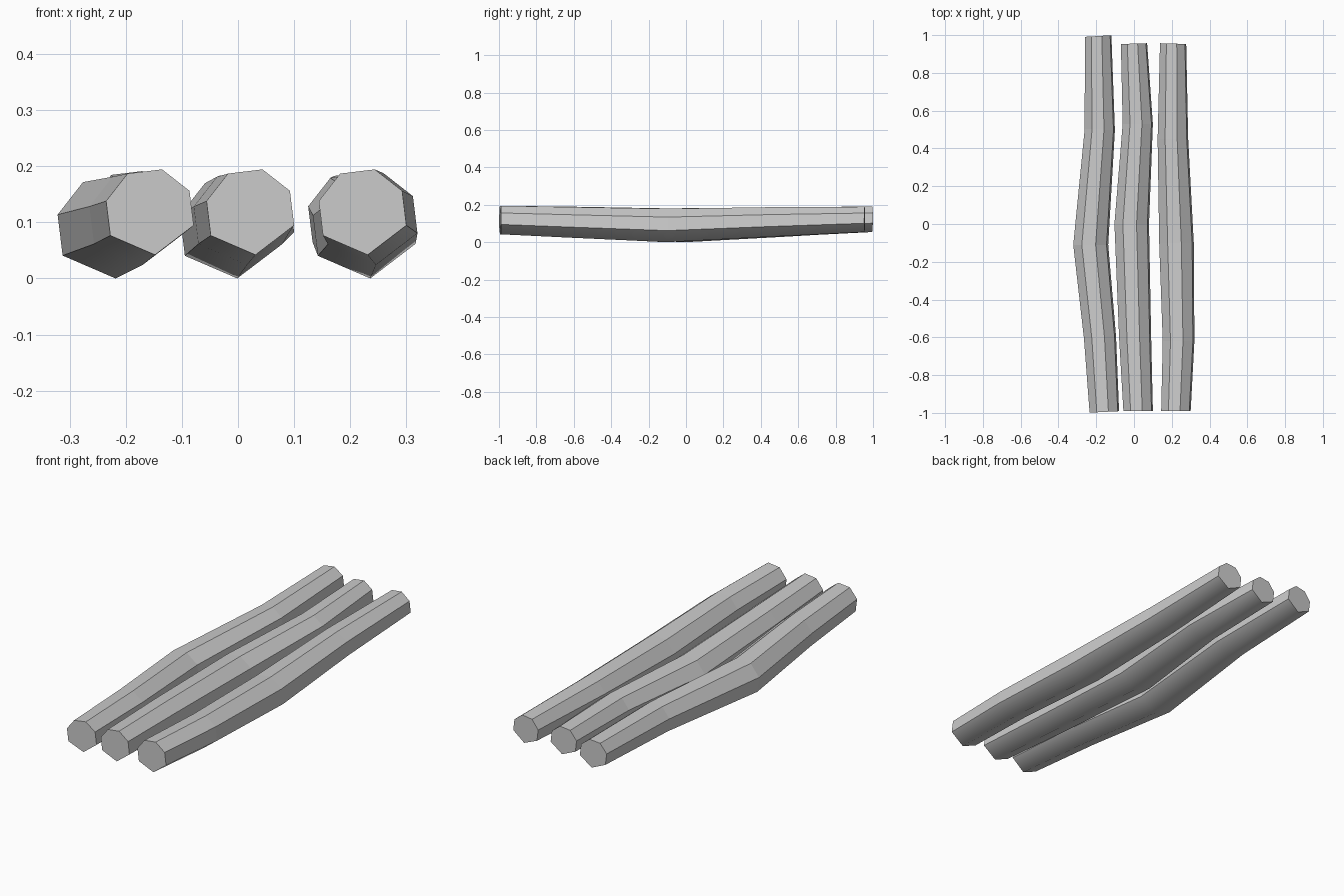
import bpy, bmesh
from math import cos, sin, radians

if "Cube" in bpy.data.objects:
    bpy.data.objects.remove(bpy.data.objects["Cube"])


def section(radius):
    """Octagon tilted a little, with its lowest side collapsed to a single keel point."""
    angles = [-15.5 + 45 * k for k in range(6)]
    pts = [(radius * cos(radians(a)), radius * sin(radians(a))) for a in angles]
    keel = radius * cos(radians(22.5))
    pts.append((keel * cos(radians(-83)), keel * sin(radians(-83))))
    return pts


def make_log(name, stations):
    """Stations: (y, centre x, radius, height of underside, skew of the cut)."""
    bm = bmesh.new()
    rings = []
    for y, cx, r, bottom, skew in stations:
        pts = section(r)
        lift = bottom - pts[-1][1]
        rings.append([bm.verts.new((cx + px, y + skew * px, lift + pz)) for px, pz in pts])
    n = len(rings[0])
    # Sides: the two keel faces are smooth, the rest are flat
    for a, b in zip(rings, rings[1:]):
        for i in range(n):
            j = (i + 1) % n
            face = bm.faces.new((a[i], a[j], b[j], b[i]))
            face.smooth = i >= n - 2
    # End cuts
    bm.faces.new(rings[0])
    bm.faces.new(rings[-1])
    bmesh.ops.recalc_face_normals(bm, faces=bm.faces[:])
    # Keep the borders of the smooth underside crisp
    for e in bm.edges:
        e.smooth = all(f.smooth for f in e.link_faces)
    mesh = bpy.data.meshes.new(name)
    bm.to_mesh(mesh)
    bm.free()
    obj = bpy.data.objects.new(name, mesh)
    bpy.context.collection.objects.link(obj)
    return obj


# Three crooked logs side by side
make_log("left_log", [
    (-0.995, -0.157, 0.081, 0.042, 0.05),
    (-0.60, -0.180, 0.088, 0.024, 0.09),
    (-0.11, -0.229, 0.096, 0.0, 0.0),
    (0.50, -0.181, 0.083, 0.029, -0.05),
    (0.995, -0.19, 0.073, 0.054, 0.06),
])
make_log("middle_log", [
    (-0.99, 0.022, 0.081, 0.042, 0.0),
    (-0.60, 0.006, 0.088, 0.024, 0.05),
    (0.0, -0.012, 0.095, 0.0, 0.0),
    (0.53, 0.020, 0.083, 0.029, 0.0),
    (0.955, 0.0, 0.072, 0.054, 0.03),
])
make_log("right_log", [
    (-0.99, 0.222, 0.081, 0.042, 0.0),
    (-0.62, 0.236, 0.087, 0.024, 0.0),
    (-0.10, 0.225, 0.095, 0.0, 0.0),
    (0.45, 0.206, 0.084, 0.029, 0.0),
    (0.955, 0.207, 0.072, 0.054, -0.03),
])
